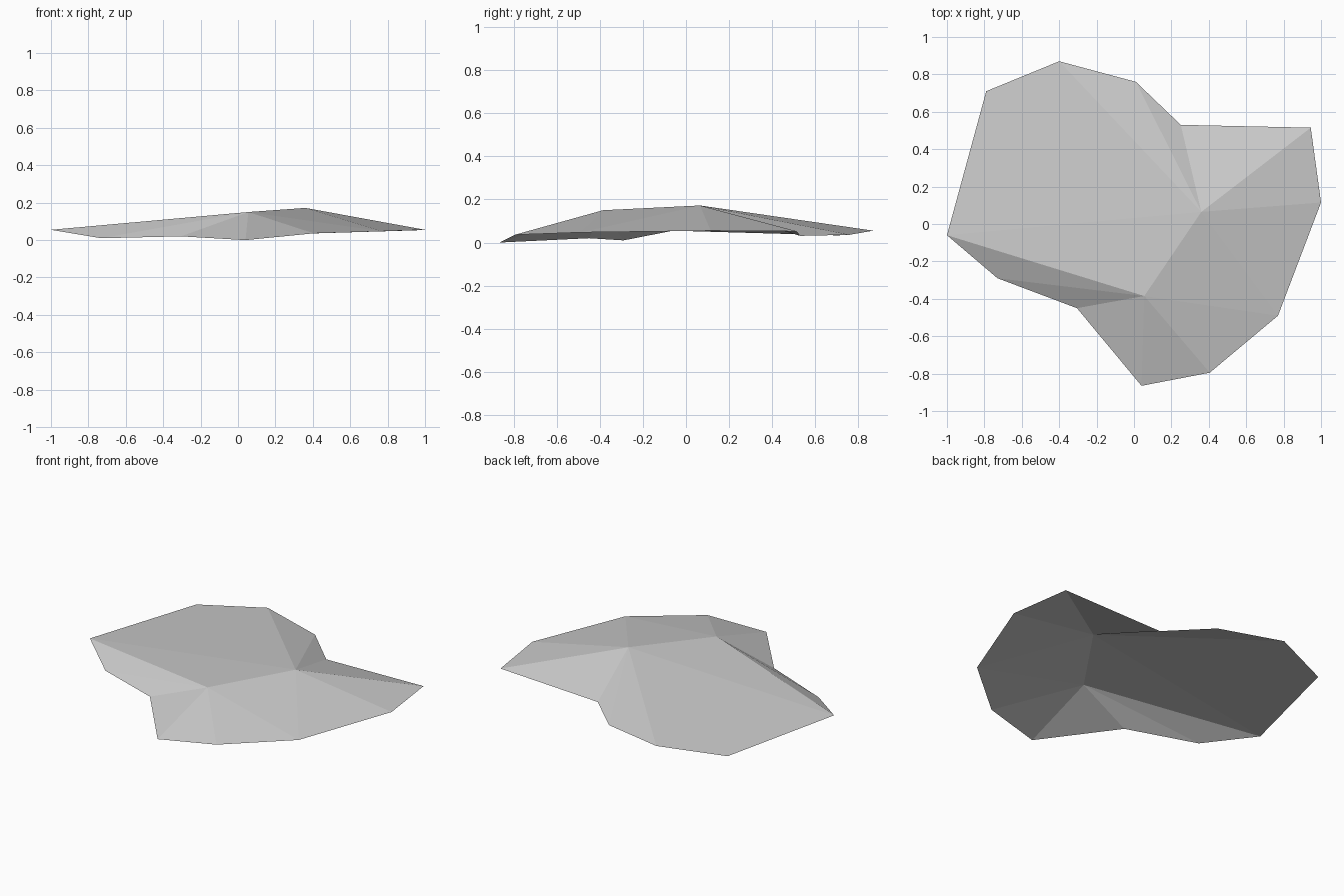
import bpy
import bmesh

# Remove the default object
cube = bpy.data.objects.get("Cube")
if cube:
    bpy.data.objects.remove(cube, do_unlink=True)

# Single stone grey
grey = bpy.data.materials.new("stone grey")
grey.use_nodes = True
colour = (0.6, 0.6, 0.6, 1.0)
grey.diffuse_color = colour
grey.node_tree.nodes["Principled BSDF"].inputs["Base Color"].default_value = colour

# Rim corners, clockwise from above, starting at the far -x tip
corners = {
    "west_tip": (-1.0, -0.06, 0.055),
    "north_west": (-0.79, 0.71, 0.033),
    "north": (-0.4, 0.87, 0.055),
    "north_east": (0.01, 0.76, 0.036),
    "notch_back": (0.25, 0.53, 0.031),
    "east_back": (0.945, 0.515, 0.052),
    "east_tip": (1.0, 0.115, 0.055),
    "south_east": (0.77, -0.49, 0.047),
    "south": (0.405, -0.795, 0.036),
    "south_tip": (0.04, -0.865, 0.0),
    "notch_front": (-0.305, -0.45, 0.02),
    "south_west": (-0.73, -0.29, 0.01),
}

# The two summits, each with the run of rim corners its facets fan out to
main_peak = (0.36, 0.065, 0.172)
front_peak = (0.055, -0.385, 0.15)

bm = bmesh.new()
rim = {name: bm.verts.new(co) for name, co in corners.items()}
names = list(rim)
top = bm.verts.new(main_peak)
shoulder = bm.verts.new(front_peak)


def fan(peak, run):
    """Triangles from a peak to each rim edge in a run of corners."""
    for a, b in zip(run, run[1:]):
        bm.faces.new((peak, rim[b], rim[a]))


# Broad planar slab on the back -x side
bm.faces.new((top, rim["north"], rim["north_west"], rim["west_tip"]))

# Facets around each summit
split = names.index("south_east")
fan(top, names[names.index("north"):split + 1])
fan(shoulder, names[split:] + names[:1])

# Ridge facets joining the two summits
bm.faces.new((top, rim["west_tip"], shoulder))
bm.faces.new((top, shoulder, rim["south_east"]))

# Open shell, facing up, flat shaded
for face in bm.faces:
    face.normal_update()
    if face.normal.z < 0:
        face.normal_flip()

mesh = bpy.data.meshes.new("rock_slab")
bm.to_mesh(mesh)
bm.free()
mesh.materials.append(grey)
slab = bpy.data.objects.new("rock_slab", mesh)
bpy.context.scene.collection.objects.link(slab)
